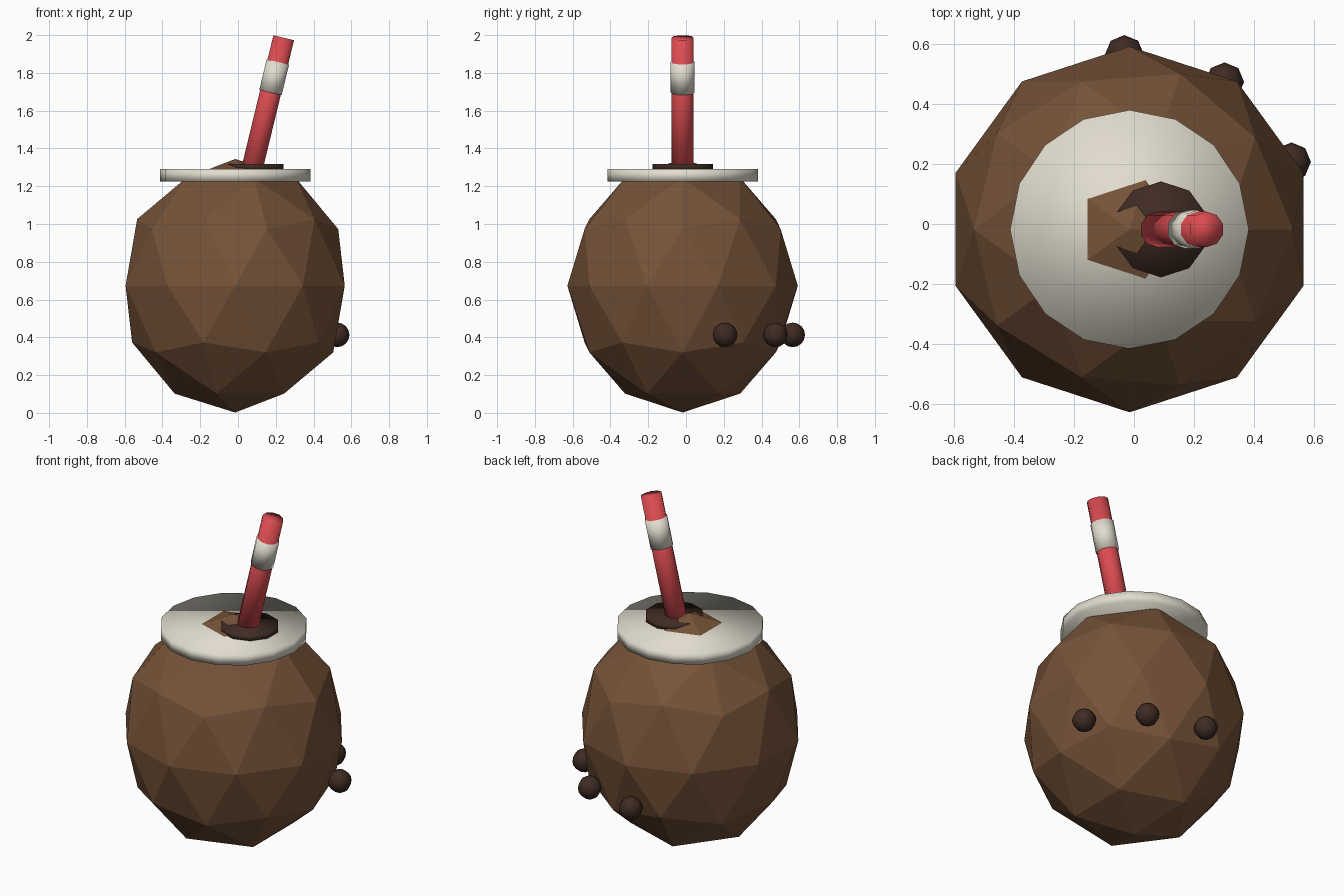
import bpy
import math
from mathutils import Vector

cube = bpy.data.objects.get("Cube")
if cube:
    bpy.data.objects.remove(cube, do_unlink=True)


def make_material(name, colour):
    mat = bpy.data.materials.new(name)
    mat.use_nodes = True
    mat.diffuse_color = (*colour, 1)
    mat.node_tree.nodes["Principled BSDF"].inputs["Base Color"].default_value = (*colour, 1)
    return mat


SHELL = make_material("shell brown", (0.18, 0.086, 0.04))
DARK = make_material("dark brown", (0.05, 0.024, 0.017))
CREAM = make_material("cream white", (0.76, 0.72, 0.62))
RED = make_material("straw red", (0.70, 0.07, 0.08))


def finish(name, mat, smooth=True):
    obj = bpy.context.object
    obj.name = name
    obj.data.materials.append(mat)
    if smooth:
        bpy.ops.object.shade_smooth()
    return obj


def cylinder(name, mat, start, end, radius, sides):
    """Capped cylinder running from start to end."""
    start, end = Vector(start), Vector(end)
    axis = end - start
    tilt = math.atan2(axis.x, axis.z)
    bpy.ops.mesh.primitive_cylinder_add(
        vertices=sides, radius=radius, depth=axis.length,
        location=(start + end) / 2, rotation=(0, tilt, 0))
    return finish(name, mat)


CX, CY = -0.015, -0.018

# Faceted coconut shell, slightly taller than wide
bpy.ops.mesh.primitive_ico_sphere_add(subdivisions=2, radius=0.61, location=(CX, CY, 0.673))
shell = finish("coconut_shell", SHELL, smooth=False)
shell.scale.z = 1.1

# Pale lid disc and the dark hole around the straw
cylinder("lid_disc", CREAM, (CX, CY, 1.225), (CX, CY, 1.29), 0.398, 16)
cylinder("straw_hole", DARK, (0.09, CY, 1.288), (0.09, CY, 1.318), 0.16, 10)

# Leaning straw with a pale band
straw_top = Vector((0.242, CY, 1.986))
lean = math.radians(13.6)
direction = Vector((math.sin(lean), 0, math.cos(lean)))


def along(distance):
    return straw_top - direction * distance


cylinder("straw", RED, along(0.80), straw_top, 0.059, 10)
cylinder("straw_band", CREAM, along(0.298), along(0.132), 0.064, 10)

# Three round eyes low on the shell
for i, (x, y) in enumerate([(-0.032, 0.565), (0.302, 0.474), (0.525, 0.207)]):
    bpy.ops.mesh.primitive_uv_sphere_add(
        segments=8, ring_count=8, radius=0.065, location=(x, y, 0.413))
    finish(f"shell_eye_{i + 1}", DARK)
